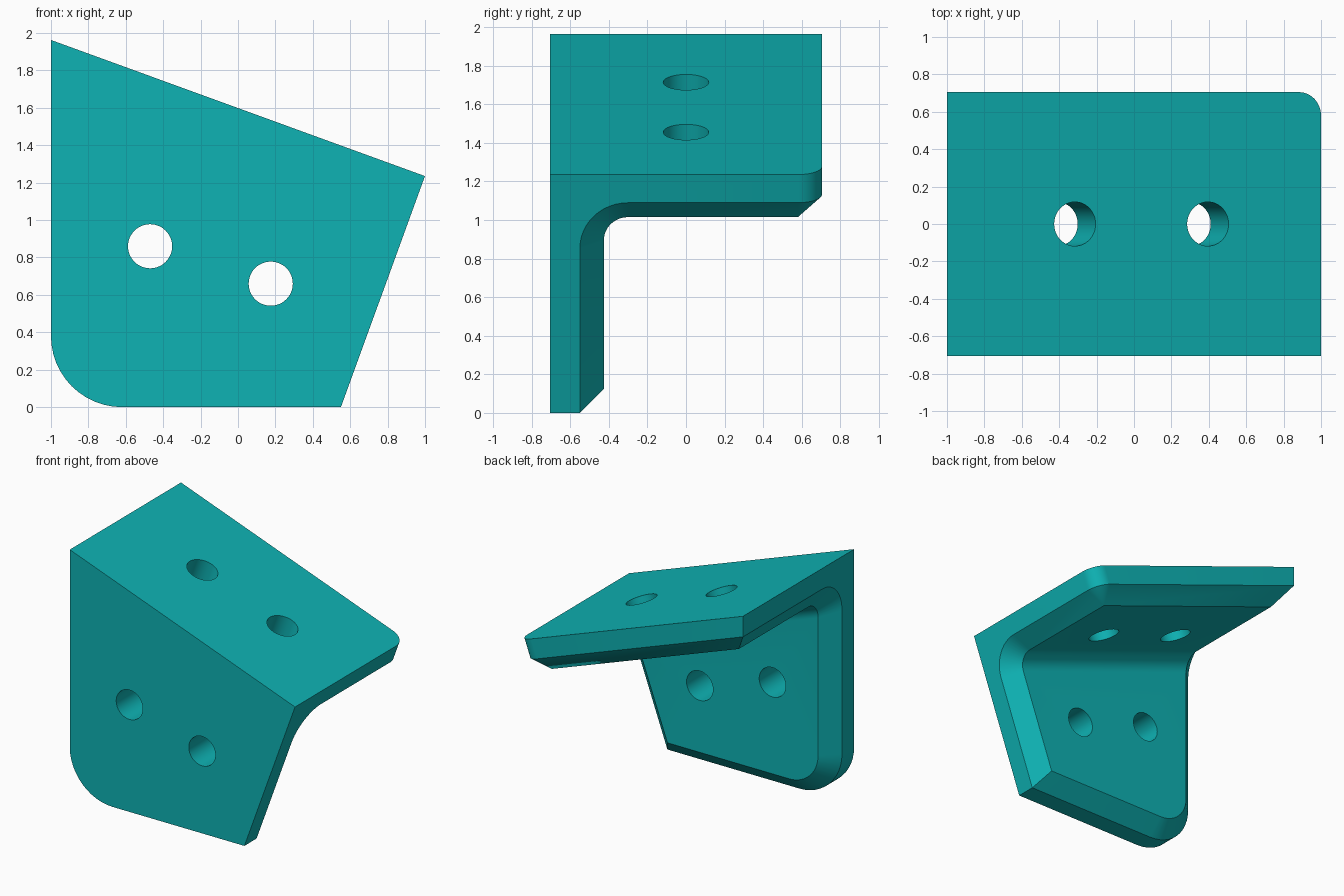
import bpy, bmesh, math
from mathutils import Vector

if "Cube" in bpy.data.objects:
    bpy.data.objects.remove(bpy.data.objects["Cube"])

TILT = math.radians(20)
C, S = math.cos(TILT), math.sin(TILT)
HALF = 0.705           # half depth in y
TOP = 1.5025           # height of the sloped top along its normal
END = 0.517            # right end along the slope
RIM, CHAMFER = 0.155, 0.125
FILLET, LEFT_R, BACK_R = 0.25, 0.38, 0.125
K = 12                 # segments per rounded corner
STEPS = [math.pi / 2 * i / K for i in range(K + 1)]


def at_x(x, y, n):     # point from x and distance along slope normal
    return Vector((x, y, (n - x * S) / C))


def at_u(u, y, n):     # point from distance along slope and its normal
    return Vector((u * C + n * S, y, -u * S + n * C))


def outline(inset, depth, corner=False):
    """Closed edge loop around both plates at one depth below the skin."""
    y0, n1 = -HALF + depth, TOP - depth
    x0, u1, y1 = -1 + inset, END - inset, HALF - inset
    yc, nc, r = -HALF + RIM + FILLET, TOP - RIM - FILLET, FILLET - inset
    if corner:
        arc = [(y0, n1)] * (K + 1)
    else:
        arc = [(yc - r * math.cos(a), nc + r * math.sin(a)) for a in STEPS]
    lr, br = LEFT_R - inset, max(BACK_R - inset, 0)
    pts = [Vector((-1 + LEFT_R - lr * math.sin(a), y0, LEFT_R - lr * math.cos(a))) for a in STEPS]
    pts += [at_x(x0, y, n) for y, n in arc]
    pts += [at_x(x0, y1, n1)]
    pts += [at_u(u1 - br + br * math.sin(a), y1 - br + br * math.cos(a), n1) for a in STEPS]
    pts += [at_u(u1, y, n) for y, n in reversed(arc)]
    pts += [Vector(((u1 + inset * S) / C, y0, inset))]
    return pts


# Bracket: outer skin, straight rim, chamfer and inner skin
bm = bmesh.new()
outer, rim, inner = [[bm.verts.new(p) for p in loop] for loop in (
    outline(0, 0, True), outline(0, RIM), outline(CHAMFER, RIM + CHAMFER))]
N = len(outer)
for a, b in ((outer, rim), (rim, inner)):
    for i in range(N):
        j = (i + 1) % N
        bm.faces.new((a[i], a[j], b[j], b[i]))
B, D = K + 1, 3 * (K + 1) + 1          # starts of the left and right fillet arcs
for loop in (outer, inner):
    bm.faces.new(loop[:B + 1] + loop[D + K:])      # upright plate
    bm.faces.new(loop[B + K:D + 1])                # sloped plate
    for i in range(K):                             # bend between them
        bm.faces.new((loop[B + i], loop[B + i + 1], loop[D + K - i - 1], loop[D + K - i]))
bmesh.ops.remove_doubles(bm, verts=bm.verts, dist=1e-5)
bmesh.ops.recalc_face_normals(bm, faces=bm.faces)
mesh = bpy.data.meshes.new("bracket")
bm.to_mesh(mesh)
bm.free()
bracket = bpy.data.objects.new("bracket", mesh)
bpy.context.collection.objects.link(bracket)

teal = bpy.data.materials.new("teal")
teal.diffuse_color = (0.0044, 0.445, 0.452, 1)
teal.use_nodes = True
teal.node_tree.nodes["Principled BSDF"].inputs["Base Color"].default_value = teal.diffuse_color
mesh.materials.append(teal)


# Screw holes: two through each plate
def drill(location, rotation):
    bpy.ops.mesh.primitive_cylinder_add(vertices=48, radius=0.118, depth=0.8,
                                        location=location, rotation=rotation)
    cutter = bpy.context.object
    cutter.name = "hole_cutter"
    cutter.hide_render = True
    cutter.data.materials.append(teal)
    mod = bracket.modifiers.new("hole", 'BOOLEAN')
    mod.operation, mod.solver, mod.object = 'DIFFERENCE', 'EXACT', cutter
    bpy.context.view_layer.objects.active = bracket
    bpy.ops.object.modifier_apply(modifier=mod.name)
    bpy.data.objects.remove(cutter)


for x, z in ((-0.47, 0.86), (0.175, 0.66)):
    drill((x, -HALF, z), (math.pi / 2, 0, 0))
for x in (-0.316, 0.395):
    drill(at_x(x, 0, TOP), (0, TILT, 0))

bpy.ops.object.select_all(action='DESELECT')
bracket.select_set(True)
bpy.context.view_layer.objects.active = bracket
bpy.ops.object.shade_smooth_by_angle(angle=math.radians(25))
